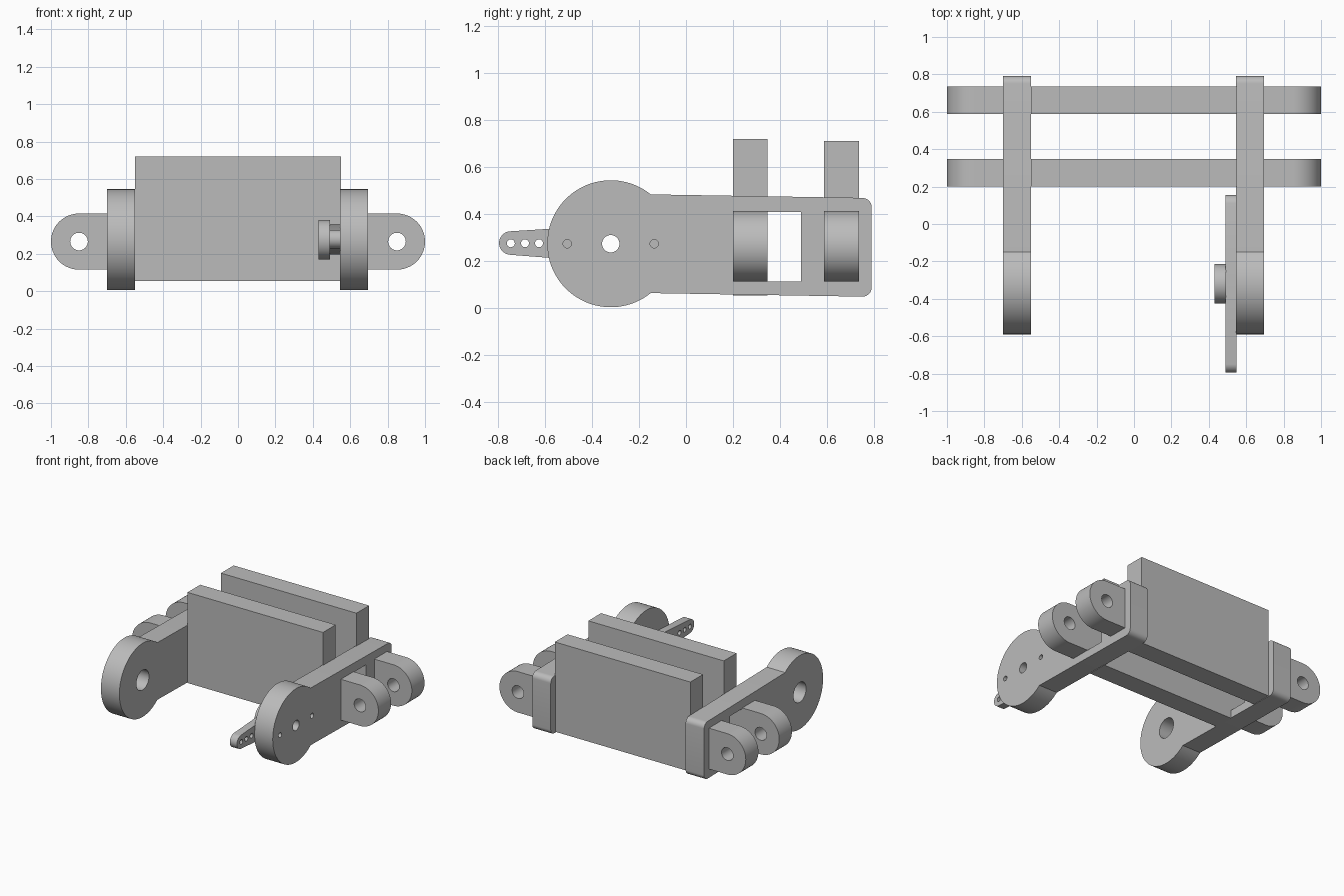
import bpy
from math import sin, cos, radians
from mathutils import Matrix

cube = bpy.data.objects.get("Cube")
if cube:
    bpy.data.objects.remove(cube, do_unlink=True)

grey = bpy.data.materials.new("plain grey")
grey.use_nodes = True
colour = (0.5, 0.5, 0.5, 1)
grey.diffuse_color = colour
grey.node_tree.nodes["Principled BSDF"].inputs["Base Color"].default_value = colour

# Axes for profiles drawn in the side plane (y, z) and the front plane (x, z)
SIDE = Matrix(((0, 0, 1, 0), (1, 0, 0, 0), (0, 1, 0, 0), (0, 0, 0, 1)))
FRONT = Matrix.Rotation(radians(90), 4, "X")


def arc(u, v, r, start, end, steps=32):
    angles = [radians(start + (end - start) * i / steps) for i in range(steps + 1)]
    return [(u + r * cos(a), v + r * sin(a)) for a in angles]


def circle(u, v, r, steps=40):
    return arc(u, v, r, 0, 360, steps)[:-1]


def plate(name, loops, plane, low, high):
    """Extrude an outline with holes between two positions along the plane's normal."""
    curve = bpy.data.curves.new(name, "CURVE")
    curve.dimensions = "2D"
    curve.fill_mode = "BOTH"
    curve.extrude = (high - low) / 2
    for loop in loops:
        spline = curve.splines.new("POLY")
        spline.points.add(len(loop) - 1)
        for point, (u, v) in zip(spline.points, loop):
            point.co = (u, v, 0, 1)
        spline.use_cyclic_u = True
    helper = bpy.data.objects.new(name + " outline", curve)
    bpy.context.collection.objects.link(helper)
    graph = bpy.context.evaluated_depsgraph_get()
    mesh = bpy.data.meshes.new_from_object(helper.evaluated_get(graph))
    bpy.data.objects.remove(helper, do_unlink=True)

    middle = (low + high) / 2
    offset = (middle, 0, 0) if plane is SIDE else (0, middle, 0)
    mesh.transform(Matrix.Translation(offset) @ plane)
    mesh.materials.clear()
    mesh.materials.append(grey)
    obj = bpy.data.objects.new(name, mesh)
    bpy.context.collection.objects.link(obj)
    bpy.ops.object.select_all(action="DESELECT")
    obj.select_set(True)
    bpy.context.view_layer.objects.active = obj
    bpy.ops.object.mode_set(mode="EDIT")
    bpy.ops.mesh.select_all(action="SELECT")
    bpy.ops.mesh.remove_doubles(threshold=0.0001)
    bpy.ops.mesh.normals_make_consistent(inside=False)
    bpy.ops.object.mode_set(mode="OBJECT")
    bpy.ops.object.shade_smooth_by_angle(angle=radians(30))
    return obj


# Side arms: round head, straight bar with rounded corners, window
HUB_Y, HUB_Z = -0.32, 0.275
arm = (arc(HUB_Y, HUB_Z, 0.27, 51, 309, 64)
       + arc(0.75, 0.09, 0.04, -90, 0, 8)
       + arc(0.75, 0.43, 0.04, 0, 90, 8))
window = [(0.3, 0.115), (0.49, 0.115), (0.49, 0.41), (0.3, 0.41)]
screws = [circle(HUB_Y + s * 0.185, HUB_Z, 0.018, 20) for s in (-1, 1)]
plate("left_arm", [arm, window, circle(HUB_Y, HUB_Z, 0.037)] + screws, SIDE, 0.545, 0.695)
plate("right_arm", [arm, window, circle(HUB_Y, HUB_Z, 0.073)], SIDE, -0.70, -0.55)

# Cross boards with a rounded, drilled lug at each end
LUG_X, LUG_Z, LUG_R = 0.85, 0.265, 0.15
for name, back, top in (("front_board", 0.2, 0.72), ("rear_board", 0.588, 0.713)):
    board = ([(-0.55, 0.055), (0.55, 0.055), (0.55, LUG_Z - LUG_R)]
             + arc(LUG_X, LUG_Z, LUG_R, -90, 90)
             + [(0.55, LUG_Z + LUG_R), (0.55, top), (-0.55, top), (-0.55, LUG_Z + LUG_R)]
             + arc(-LUG_X, LUG_Z, LUG_R, 90, 270)
             + [(-0.55, LUG_Z - LUG_R)])
    pins = [circle(s * LUG_X, LUG_Z, 0.047) for s in (-1, 1)]
    plate(name, [board] + pins, FRONT, back, back + 0.147)

# Drive lever: tapered double-ended bar with rows of small holes
reach = 0.425
lever = (arc(HUB_Y - reach, HUB_Z + 0.003, 0.05, 95, 265, 20)
         + [(HUB_Y, HUB_Z - 0.08)]
         + arc(HUB_Y + reach, HUB_Z, 0.05, -85, 85, 20)
         + [(HUB_Y, HUB_Z + 0.08)])
holes = [circle(HUB_Y + s * (reach - 0.06 * i), HUB_Z + 0.002, 0.017, 20)
         for s in (-1, 1) for i in range(3)]
shaft = circle(HUB_Y, HUB_Z, 0.037)
plate("drive_lever", [lever, shaft] + holes, SIDE, 0.49, 0.548)
plate("lever_hub", [circle(HUB_Y, HUB_Z, 0.105, 48), shaft], SIDE, 0.43, 0.491)
